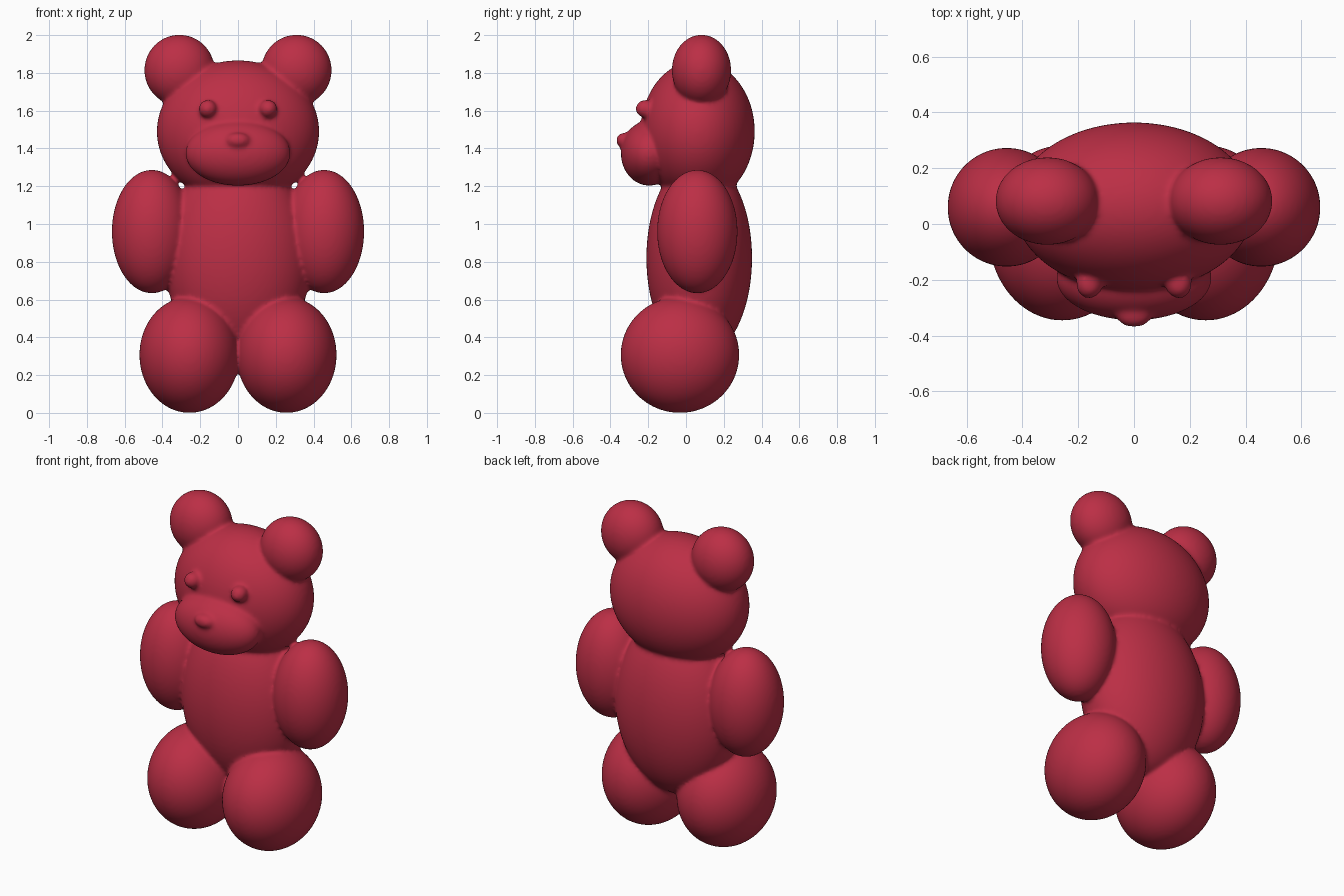
import bpy

if "Cube" in bpy.data.objects:
    bpy.data.objects.remove(bpy.data.objects["Cube"])


def ellipsoid(name, center, radii):
    bpy.ops.mesh.primitive_uv_sphere_add(segments=64, ring_count=40, radius=1, location=center)
    ob = bpy.context.object
    ob.name = name
    ob.scale = radii
    return ob


def pair(name, center, radii):
    x, y, z = center
    return [ellipsoid(name + "_" + side, (s * x, y, z), radii)
            for side, s in (("left", 1), ("right", -1))]


# Torso, head and face
parts = [
    ellipsoid("body", (0, 0.07, 0.82), (0.39, 0.28, 0.53)),
    ellipsoid("head", (0, 0.062, 1.49), (0.43, 0.302, 0.376)),
    ellipsoid("muzzle", (0, -0.195, 1.375), (0.278, 0.15, 0.172)),
    ellipsoid("nose", (0, -0.325, 1.442), (0.065, 0.045, 0.042)),
]

# Mirrored ears, eyes, arms and legs
parts += pair("ear", (0.31, 0.082, 1.814), (0.186, 0.157, 0.188))
parts += pair("eye", (0.16, -0.215, 1.61), (0.048, 0.052, 0.048))
parts += pair("arm", (0.456, 0.06, 0.96), (0.212, 0.213, 0.327))
parts += pair("leg", (0.257, -0.032, 0.307), (0.265, 0.314, 0.307))

# Merge into one moulded skin
bpy.ops.object.select_all(action='DESELECT')
for ob in parts:
    ob.select_set(True)
bear = parts[0]
bpy.context.view_layer.objects.active = bear
bpy.ops.object.join()
bpy.ops.object.transform_apply(location=True, rotation=True, scale=True)
bear.name = "candy_bear"

remesh = bear.modifiers.new("merge", 'REMESH')
remesh.mode = 'VOXEL'
remesh.voxel_size = 0.011
remesh.use_smooth_shade = True

# Soften the seams
soft = bear.modifiers.new("soften", 'SMOOTH')
soft.factor = 0.5
soft.iterations = 10

# Red candy colour
mat = bpy.data.materials.new("red_candy")
mat.diffuse_color = (0.5, 0.028, 0.06, 1)
mat.use_nodes = True
mat.node_tree.nodes["Principled BSDF"].inputs["Base Color"].default_value = mat.diffuse_color
bear.data.materials.clear()
bear.data.materials.append(mat)
bpy.ops.object.shade_smooth()
